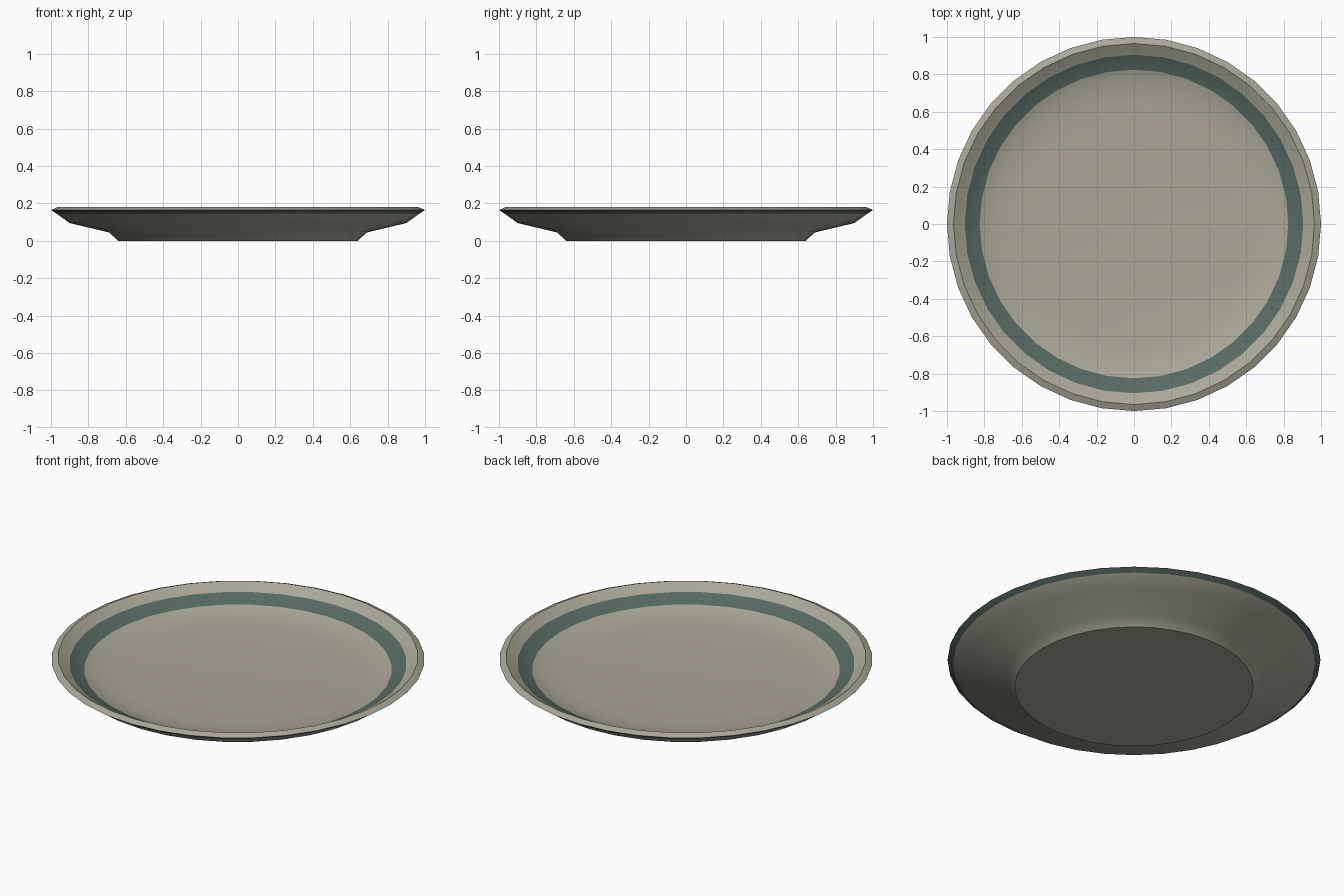
import bpy, bmesh, math

if "Cube" in bpy.data.objects:
    bpy.data.objects.remove(bpy.data.objects["Cube"])

SIDES = 36


def material(name, rgb):
    m = bpy.data.materials.new(name)
    m.diffuse_color = (*rgb, 1.0)
    m.use_nodes = True
    m.node_tree.nodes["Principled BSDF"].inputs["Base Color"].default_value = m.diffuse_color
    return m


stoneware = material("warm grey glaze", (0.40, 0.39, 0.315))
green = material("dark green glaze", (0.095, 0.146, 0.124))

# Profile from foot, up the outside, over the lip, down to the floor:
# (radius, height, material of the band that starts here)
profile = [
    (0.64, 0.0, 0),      # foot
    (0.69, 0.045, 0),
    (0.90, 0.095, 0),    # outer wall
    (0.97, 0.145, 1),    # green outer lip
    (1.00, 0.165, 0),    # rim
    (0.965, 0.18, 0),    # inner lip
    (0.905, 0.142, 1),   # green inner stripe
    (0.825, 0.105, 0),
    (0.74, 0.085, 0),    # soft transition to the floor
    (0.64, 0.075, 0),
]

bm = bmesh.new()
rings = []
for r, z, _ in profile:
    rings.append([bm.verts.new((r * math.cos(2 * math.pi * i / SIDES),
                                r * math.sin(2 * math.pi * i / SIDES), z))
                  for i in range(SIDES)])

# Bands between neighbouring rings
for k in range(len(rings) - 1):
    a, b = rings[k], rings[k + 1]
    for i in range(SIDES):
        j = (i + 1) % SIDES
        f = bm.faces.new((a[i], a[j], b[j], b[i]))
        f.material_index = profile[k][2]

# Underside and eating surface
bm.faces.new(list(reversed(rings[0])))
bm.faces.new(rings[-1])
bmesh.ops.recalc_face_normals(bm, faces=bm.faces[:])

mesh = bpy.data.meshes.new("plate")
bm.to_mesh(mesh)
bm.free()
mesh.materials.append(stoneware)
mesh.materials.append(green)
plate = bpy.data.objects.new("plate", mesh)
bpy.context.collection.objects.link(plate)

# Smooth glaze with crisp rim and foot
bpy.context.view_layer.objects.active = plate
plate.select_set(True)
bpy.ops.object.shade_smooth_by_angle(angle=math.radians(35))
